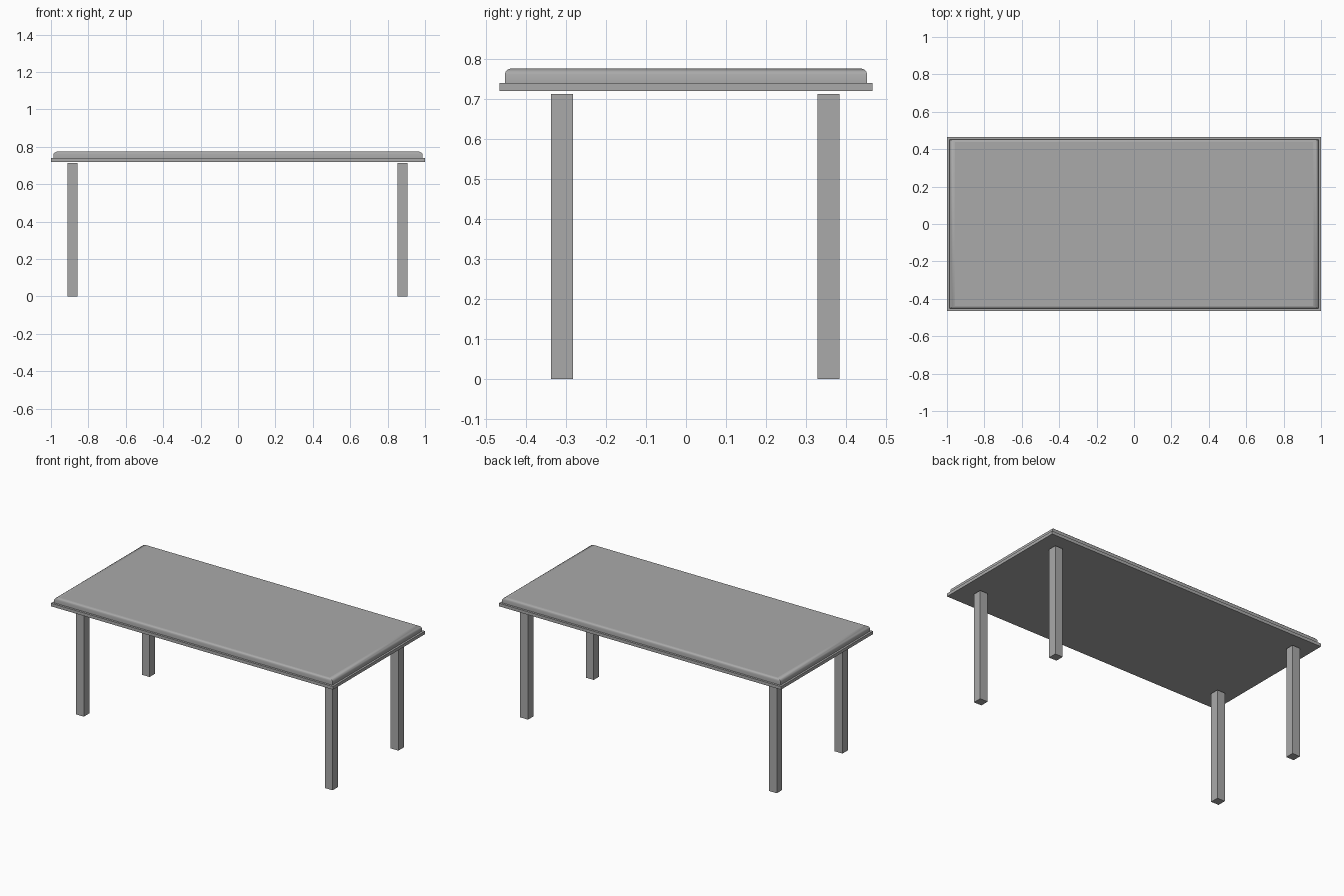
import bpy
import bmesh
from mathutils import Matrix, Vector

default = bpy.data.objects.get("Cube")
if default:
    bpy.data.objects.remove(default, do_unlink=True)

GREY = (0.4, 0.4, 0.4, 1)
grey = bpy.data.materials.new("plain_grey")
grey.use_nodes = True
grey.diffuse_color = GREY
grey.node_tree.nodes["Principled BSDF"].inputs["Base Color"].default_value = GREY


def box(name, center, size, round_top=0.0, stretch=1.0):
    """Box whose top rim may be rounded; stretch widens the rounding along x."""
    bm = bmesh.new()
    bmesh.ops.create_cube(bm, size=1)
    bmesh.ops.scale(bm, vec=(size[0] / stretch, size[1], size[2]), verts=bm.verts)
    if round_top:
        rim = [e for e in bm.edges if all(v.co.z > 0 for v in e.verts)]
        bmesh.ops.bevel(bm, geom=rim, offset=round_top, segments=3,
                        profile=0.5, affect='EDGES')
        # smooth rounded sides, crisp flat top
        for f in bm.faces:
            f.smooth = abs(f.normal.z) < 0.99
        for e in bm.edges:
            flat = any(not f.smooth for f in e.link_faces)
            e.smooth = not flat and e.calc_face_angle(0) < 0.7
    bmesh.ops.scale(bm, vec=(stretch, 1, 1), verts=bm.verts)
    bmesh.ops.transform(bm, matrix=Matrix.Translation(Vector(center)), verts=bm.verts)
    mesh = bpy.data.meshes.new(name)
    bm.to_mesh(mesh)
    bm.free()
    mesh.materials.append(grey)
    obj = bpy.data.objects.new(name, mesh)
    bpy.context.collection.objects.link(obj)
    return obj


# Table top: thin base board and rounded upper board
box("base_board", (0, 0, 0.729), (2.0, 0.932, 0.02))
box("upper_board", (0, 0, 0.757), (1.974, 0.905, 0.036), round_top=0.015, stretch=2)

# Four square legs, set slightly towards the back
LEG, HEIGHT = 0.055, 0.712
for side, x in (("right", -0.885), ("left", 0.88)):
    for end, y in (("front", -0.31), ("back", 0.356)):
        box(f"{end}_{side}_leg", (x, y, HEIGHT / 2), (LEG, LEG, HEIGHT))
